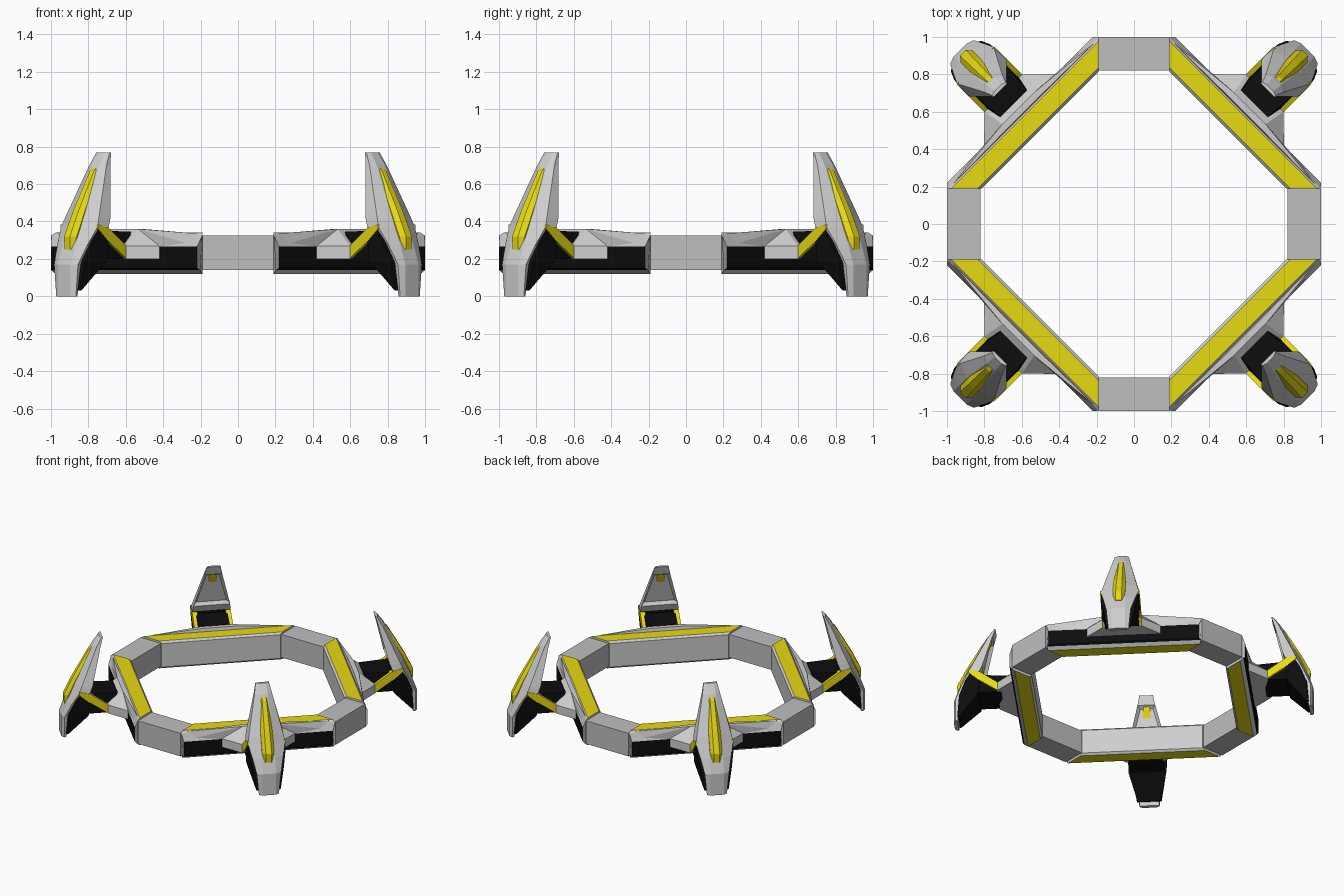
import bpy, bmesh, math
from mathutils import Matrix

if "Cube" in bpy.data.objects:
    bpy.data.objects.remove(bpy.data.objects["Cube"], do_unlink=True)


def material(name, rgb):
    m = bpy.data.materials.new(name)
    m.use_nodes = True
    color = (*rgb, 1)
    m.diffuse_color = color
    m.node_tree.nodes["Principled BSDF"].inputs["Base Color"].default_value = color
    return m


LIGHT = material("light grey", (0.62, 0.62, 0.62))
GREY = material("mid grey", (0.52, 0.52, 0.52))
BLACK = material("black", (0.004, 0.004, 0.004))
YELLOW = material("yellow", (0.80, 0.70, 0.006))


def place(name, bm, mats, start):
    """Make four copies of a part around the vertical axis."""
    bmesh.ops.recalc_face_normals(bm, faces=bm.faces)
    mesh = bpy.data.meshes.new(name)
    bm.to_mesh(mesh)
    bm.free()
    for m in mats:
        mesh.materials.append(m)
    for k in range(4):
        ob = bpy.data.objects.new(f"{name}_{k + 1}", mesh)
        ob.matrix_world = Matrix.Rotation(math.radians(start + 90 * k), 4, "Z")
        bpy.context.collection.objects.link(ob)


def loft(sections):
    """Skin equal-length closed sections and cap both ends."""
    bm = bmesh.new()
    rings = [[bm.verts.new(p) for p in s] for s in sections]
    n = len(rings[0])
    for a, b in zip(rings, rings[1:]):
        for i in range(n):
            j = (i + 1) % n
            bm.faces.new((a[i], a[j], b[j], b[i]))
    bm.faces.new(rings[0])
    bm.faces.new(rings[-1])
    bmesh.ops.recalc_face_normals(bm, faces=bm.faces)
    return bm


def hull(half, bm=None):
    """Convex solid from points mirrored across the radial plane."""
    bm = bm or bmesh.new()
    vs = [bm.verts.new((u, s * v, z)) for u, v, z in half for s in (1, -1)]
    res = bmesh.ops.convex_hull(bm, input=vs)
    loose = [g for g in res["geom_interior"] if isinstance(g, bmesh.types.BMVert)]
    bmesh.ops.delete(bm, geom=loose, context="VERTS")
    return bm


def hexagon(z, ui, vi, ue, ve, ur, vr):
    """Level section: inner edge, side edge and outer ridge."""
    half = [(ui, vi), (ue, ve), (ur, vr)]
    return [(u, v, z) for u, v in half] + [(u, -v, z) for u, v in reversed(half)]


# Plain straight ring segments
bm = bmesh.new()
bmesh.ops.create_cube(bm, size=1, matrix=Matrix.Translation((0.91, 0, 0.2325))
                      @ Matrix.Diagonal((0.18, 0.38, 0.185, 1)))
place("ring_straight", bm, [GREY], 0)

# Diagonal ring segments with black outer band and yellow strips
profile = [(0.71, 0.135), (0.725, 0.12), (0.825, 0.12), (0.85, 0.14), (0.862, 0.15),
           (0.862, 0.265), (0.84, 0.325), (0.825, 0.34), (0.725, 0.34), (0.71, 0.325)]
ends = []
for side in (1, -1):
    ends.append([(u, side * min(u - 0.269, 1.414 - u), z) for u, z in profile])
bm = loft(ends)
for f in bm.faces:
    c = f.calc_center_median()
    if abs(f.normal.z) > 0.95:
        f.material_index = 2
    elif c.x > 0.84 and c.z < 0.28 and abs(f.normal.y) < 0.5:
        f.material_index = 1
place("ring_diagonal", bm, [LIGHT, BLACK, YELLOW], 45)

# Sloping wedge and bracket on the outside of each diagonal
place("ring_wedge", hull([(0.835, 0.53, 0.335), (0.85, 0.53, 0.27), (0.84, 0.12, 0.36),
                          (0.875, 0.12, 0.36), (0.862, 0.27, 0.265), (0.84, 0.27, 0.265)]),
      [LIGHT], 45)
place("bracket", hull([(0.84, 0.27, 0.2), (0.863, 0.27, 0.2), (0.99, 0.141, 0.2),
                       (0.863, 0.27, 0.268), (0.99, 0.141, 0.268),
                       (0.84, 0.12, 0.36), (0.875, 0.12, 0.36)]), [LIGHT], 45)

# Black arm from bracket to fin
place("arm", hull([(0.91, 0.1, 0.345), (1.08, 0.1, 0.35), (0.96, 0.125, 0.2),
                   (1.15, 0.125, 0.2), (1.15, 0.12, 0.35)]), [BLACK], 45)

# Yellow cheeks on both sides of the arm
outline = [(0.985, 0.2), (0.985, 0.268), (1.12, 0.365), (1.2, 0.385), (1.2, 0.36), (1.13, 0.3)]
bm = bmesh.new()
for s in (1, -1):
    plates = [[bm.verts.new((u, s * v, z)) for u, z in outline] for v in (0.105, 0.143)]
    for plate in plates:
        bm.faces.new(plate)
    for i in range(len(outline)):
        j = (i + 1) % len(outline)
        bm.faces.new((plates[0][i], plates[0][j], plates[1][j], plates[1][i]))
place("arm_cheek", bm, [YELLOW], 45)

# Upper fin with a recessed panel on its inner face
bm = loft([hexagon(0.37, 1.12, 0.142, 1.2, 0.138, 1.235, 0.05),
           hexagon(0.42, 1.10, 0.136, 1.18, 0.128, 1.215, 0.05),
           hexagon(0.70, 1.03, 0.065, 1.06, 0.065, 1.08, 0.03),
           hexagon(0.77, 1.01, 0.05, 1.02, 0.05, 1.03, 0.025)])
inner = [f for f in bm.faces if f.normal.x < -0.7]
panel = max(inner, key=lambda f: f.calc_area())
bmesh.ops.inset_region(bm, faces=[panel], thickness=0.03, depth=-0.025)
place("fin_upper", bm, [LIGHT], 45)

# Light outer shell running down to the foot
place("fin_foot", loft([hexagon(0.0, 1.285, 0.07, 1.30, 0.074, 1.315, 0.05),
                        hexagon(0.17, 1.26, 0.085, 1.30, 0.09, 1.315, 0.05),
                        hexagon(0.28, 1.20, 0.11, 1.25, 0.115, 1.275, 0.05),
                        hexagon(0.37, 1.15, 0.138, 1.2, 0.138, 1.235, 0.05)]),
      [LIGHT], 45)

# Black body behind the shell
place("fin_leg", loft([hexagon(0.03, 1.27, 0.085, 1.285, 0.09, 1.29, 0.05),
                       hexagon(0.19, 1.13, 0.138, 1.27, 0.115, 1.28, 0.05),
                       hexagon(0.30, 1.12, 0.142, 1.225, 0.135, 1.235, 0.05),
                       hexagon(0.37, 1.12, 0.14, 1.18, 0.14, 1.2, 0.05)]),
      [BLACK], 45)

# Yellow spine on the outer face of the fin
place("fin_spine", loft([hexagon(0.25, 1.24, 0.032, 1.275, 0.032, 1.29, 0.022),
                         hexagon(0.32, 1.22, 0.045, 1.265, 0.045, 1.293, 0.022),
                         hexagon(0.45, 1.16, 0.045, 1.205, 0.045, 1.23, 0.02),
                         hexagon(0.67, 1.05, 0.026, 1.085, 0.026, 1.105, 0.016),
                         hexagon(0.70, 1.04, 0.018, 1.055, 0.018, 1.07, 0.012)]),
      [YELLOW], 45)
